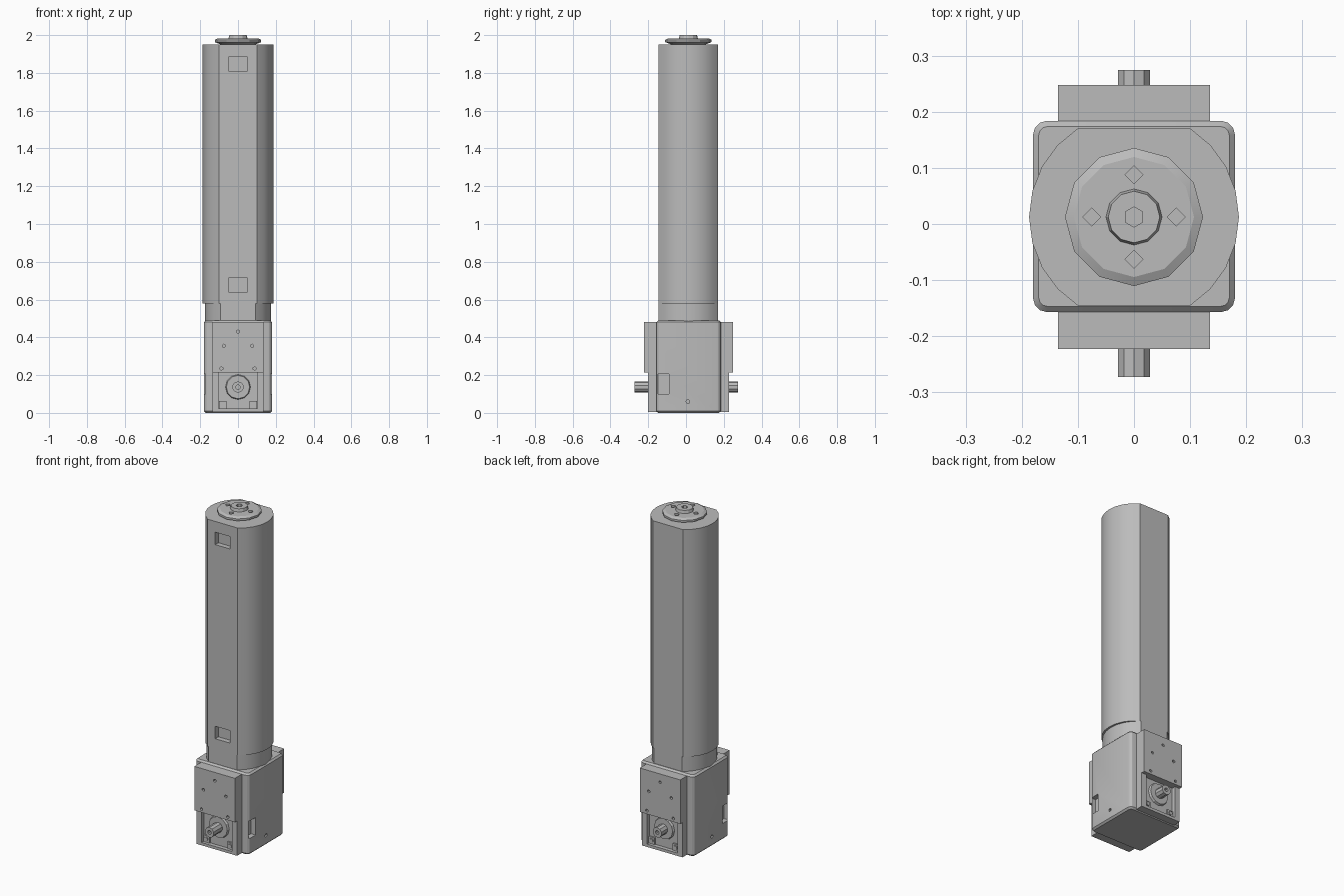
import bpy, bmesh, math
from mathutils import Matrix, Vector

cube = bpy.data.objects.get("Cube")
if cube:
    bpy.data.objects.remove(cube)

grey = bpy.data.materials.new("machined grey")
grey.use_nodes = True
grey.diffuse_color = (0.5, 0.5, 0.5, 1)
grey.node_tree.nodes["Principled BSDF"].inputs["Base Color"].default_value = (0.5, 0.5, 0.5, 1)

CY = 0.0125  # shared centre line of the column and the base


def finish(name, bm, smooth=True):
    bmesh.ops.recalc_face_normals(bm, faces=bm.faces)
    mesh = bpy.data.meshes.new(name)
    bm.to_mesh(mesh)
    bm.free()
    mesh.materials.append(grey)
    obj = bpy.data.objects.new(name, mesh)
    bpy.context.collection.objects.link(obj)
    if smooth:
        select(obj)
        bpy.ops.object.shade_smooth_by_angle(angle=math.radians(25))
    return obj


def select(obj):
    bpy.ops.object.select_all(action='DESELECT')
    obj.select_set(True)
    bpy.context.view_layer.objects.active = obj


def add_box(bm, x0, x1, y0, y1, z0, z1):
    size = Matrix.Diagonal((x1 - x0, abs(y1 - y0), z1 - z0, 1))
    mid = Matrix.Translation(((x0 + x1) / 2, (y0 + y1) / 2, (z0 + z1) / 2))
    return bmesh.ops.create_cube(bm, size=1, matrix=mid @ size)['verts']


def add_rod(bm, start, end, r1, r2=None, sides=12):
    a, b = Vector(start), Vector(end)
    turn = (b - a).to_track_quat('Z', 'Y').to_matrix().to_4x4()
    bmesh.ops.create_cone(bm, cap_ends=True, segments=sides, radius1=r1,
                          radius2=r1 if r2 is None else r2, depth=(b - a).length,
                          matrix=Matrix.Translation((a + b) / 2) @ turn)


def cut(obj, bm):
    cutter = finish("cutter", bm, False)
    cutter.hide_render = True
    mod = obj.modifiers.new("cut", 'BOOLEAN')
    mod.operation, mod.solver, mod.object = 'DIFFERENCE', 'EXACT', cutter
    select(obj)
    bpy.ops.object.modifier_apply(modifier=mod.name)
    bpy.data.objects.remove(cutter)


def prism(name, outline, z0, z1):
    bm = bmesh.new()
    face = bm.faces.new([bm.verts.new((x, y, z0)) for x, y in outline])
    up = bmesh.ops.extrude_face_region(bm, geom=[face])['geom']
    bmesh.ops.translate(bm, vec=(0, 0, z1 - z0),
                        verts=[v for v in up if isinstance(v, bmesh.types.BMVert)])
    return finish(name, bm)


def column_outline(radius):
    # Two round flanks joined by flat front and back faces
    half = math.asin(0.158 / 0.187)
    angles = [side + half * (i / 4 - 1) for side in (0, math.pi) for i in range(9)]
    return [(radius * math.cos(a), CY + 0.187 * math.sin(a)) for a in angles]


# Column with two window pockets in its front face
column = prism("column", column_outline(0.187), 0.58, 1.95)
bm = bmesh.new()
for z in (0.64, 1.81):
    add_box(bm, -0.05, 0.05, -0.2, -0.115, z, z + 0.075)
cut(column, bm)
prism("column_foot", column_outline(0.175), 0.45, 0.58)

# Base block with rounded uprights and softened ends
bm = bmesh.new()
add_box(bm, -0.18, 0.18, -0.157, 0.184, 0, 0.49)
upright = [e for e in bm.edges if abs(e.verts[0].co.z - e.verts[1].co.z) > 0.1]
bmesh.ops.bevel(bm, geom=upright, offset=0.025, segments=3, affect='EDGES', profile=0.5)
ends = [e for e in bm.edges if abs(e.verts[0].co.z - e.verts[1].co.z) < 0.01]
bmesh.ops.bevel(bm, geom=ends, offset=0.01, segments=1, affect='EDGES')
base = finish("base_block", bm)
bm = bmesh.new()
for s in (-1, 1):
    add_box(bm, min(s * 0.15, s * 0.2), max(s * 0.15, s * 0.2), -0.148, -0.09, 0.1, 0.205)
    add_rod(bm, (s * 0.165, 0.01, 0.06), (s * 0.2, 0.01, 0.06), 0.01, sides=8)
cut(base, bm)

# Mounting plate, motor recess and shaft on both the front and back
for side, s, reach in (("front", -1, 0.285), ("back", 1, 0.262)):
    def depth(d):
        return CY + s * d

    def slab(bm, x0, x1, d0, d1, z0, z1):
        return add_box(bm, x0, x1, depth(d0), depth(d1), z0, z1)

    bm = bmesh.new()
    slab(bm, -0.135, 0.135, 0.15, 0.235, 0.215, 0.48)
    plate = finish(side + "_mounting_plate", bm)
    bm = bmesh.new()
    for x, z in ((0, 0.43), (-0.075, 0.355), (0.075, 0.355), (-0.088, 0.235), (0.088, 0.235)):
        add_rod(bm, (x, depth(0.215), z), (x, depth(0.24), z), 0.009, sides=6)
    cut(plate, bm)

    bm = bmesh.new()
    slab(bm, -0.135, 0.135, 0.15, 0.214, 0.005, 0.215)
    frame = finish(side + "_recess_frame", bm)
    bm = bmesh.new()
    slab(bm, -0.102, 0.102, 0.19, 0.25, 0.022, 0.25)
    cut(frame, bm)

    # Corner tabs with screws
    bm = bmesh.new()
    for x in (-0.08, 0.08):
        slab(bm, x - 0.02, x + 0.02, 0.185, 0.2, 0.024, 0.064)
        add_rod(bm, (x, depth(0.195), 0.045), (x, depth(0.206), 0.045), 0.012, sides=8)
    finish(side + "_corner_screws", bm)

    # Collar and hollow shaft
    bm = bmesh.new()
    add_rod(bm, (0, depth(0.185), 0.137), (0, depth(0.203), 0.137), 0.068, 0.062)
    finish(side + "_collar", bm)
    bm = bmesh.new()
    add_rod(bm, (0, depth(0.19), 0.137), (0, depth(reach), 0.137), 0.03, sides=10)
    shaft = finish(side + "_shaft", bm)
    bm = bmesh.new()
    add_rod(bm, (0, depth(reach - 0.03), 0.137), (0, depth(reach + 0.01), 0.137), 0.012, sides=8)
    cut(shaft, bm)

# Turned flange and hub on top of the column
bm = bmesh.new()
levels = [(1.94, 1.962, 0.09, 0.125), (1.962, 1.974, 0.125, 0.125), (1.974, 1.983, 0.125, 0.105)]
profile = [(0, 1.94), (0.09, 1.94), (0.09, 1.95), (0.123, 1.963), (0.123, 1.975),
           (0.107, 1.983), (0.05, 1.983), (0.046, 2.0), (0, 2.0)]
points = [bm.verts.new((r, CY, z)) for r, z in profile]
edges = [bm.edges.new(pair) for pair in zip(points, points[1:])]
bmesh.ops.spin(bm, geom=points + edges, cent=(0, CY, 0), axis=(0, 0, 1),
               angle=math.tau, steps=12)
bmesh.ops.remove_doubles(bm, verts=bm.verts, dist=0.0005)
flange = finish("top_flange", bm)
bm = bmesh.new()
add_rod(bm, (0, CY, 1.965), (0, CY, 2.02), 0.018, sides=6)
for i in range(4):
    a = i * math.pi / 2
    x, y = 0.075 * math.cos(a), CY + 0.075 * math.sin(a)
    add_rod(bm, (x, y, 1.965), (x, y, 2.0), 0.016, sides=4)
cut(flange, bm)
